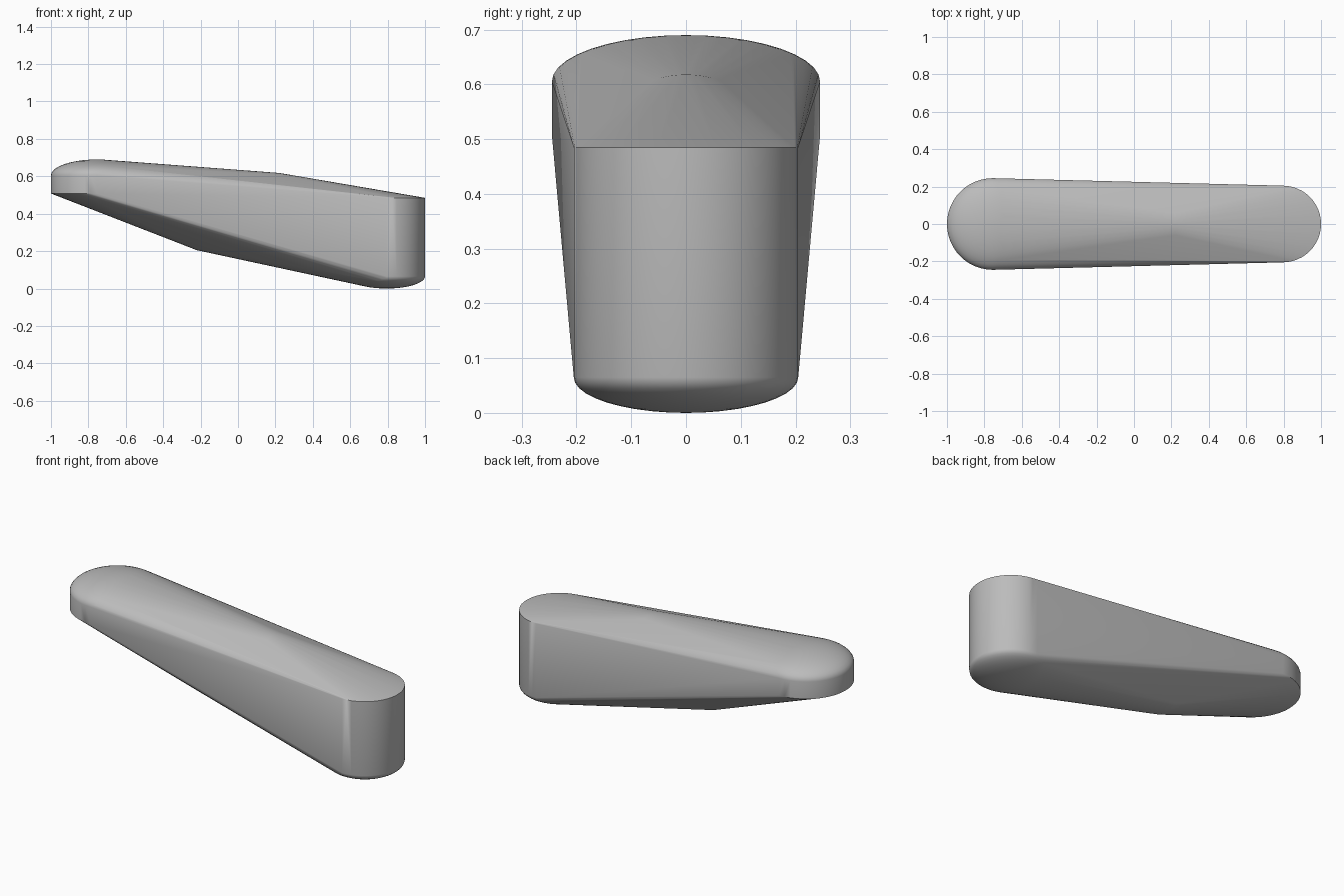
import bpy, bmesh, math

cube = bpy.data.objects.get("Cube")
if cube:
    bpy.data.objects.remove(cube, do_unlink=True)

grey = bpy.data.materials.new("plain grey")
grey.use_nodes = True
color = (0.5, 0.5, 0.5, 1)
grey.diffuse_color = color
grey.node_tree.nodes["Principled BSDF"].inputs["Base Color"].default_value = color

SEGMENTS, RINGS = 48, 10


def rounded_end(bm, x, radius, rim_z, flat_z, dome):
    """Short round post: flat rim at flat_z, elliptical dome beyond rim_z."""
    levels = [(radius, flat_z)]
    for i in range(RINGS):
        a = math.pi / 2 * i / RINGS
        levels.append((radius * math.cos(a), rim_z + dome * math.sin(a)))
    for r, z in levels:
        for j in range(SEGMENTS):
            t = 2 * math.pi * j / SEGMENTS
            bm.verts.new((x + r * math.cos(t), r * math.sin(t), z))
    bm.verts.new((x, 0, rim_z + dome))


def crown(bm, x, z, drop, half_width):
    """Small arc across the middle that the surface bends over."""
    for i in range(-4, 5):
        f = i / 4
        bm.verts.new((x, f * half_width, z + drop * f * f))


# Tapered body: a skin stretched over both ends and the two crowns
bm = bmesh.new()
rounded_end(bm, -0.755, 0.245, 0.605, 0.508, 0.085)
rounded_end(bm, 0.795, 0.205, 0.065, 0.485, -0.065)
crown(bm, 0.22, 0.618, -0.01, 0.06)
crown(bm, -0.22, 0.205, 0.01, 0.07)
hull = bmesh.ops.convex_hull(bm, input=bm.verts)
inside = {v for v in bm.verts if not v.link_faces}
bmesh.ops.delete(bm, geom=list(inside), context="VERTS")
bmesh.ops.dissolve_limit(bm, angle_limit=math.radians(0.2), verts=bm.verts, edges=bm.edges)
bmesh.ops.recalc_face_normals(bm, faces=bm.faces)

mesh = bpy.data.meshes.new("tapered_body")
bm.to_mesh(mesh)
bm.free()
mesh.materials.append(grey)
body = bpy.data.objects.new("tapered_body", mesh)
bpy.context.collection.objects.link(body)

# Smooth shading with the rims kept sharp
bpy.ops.object.select_all(action="DESELECT")
body.select_set(True)
bpy.context.view_layer.objects.active = body
bpy.ops.object.shade_smooth_by_angle(angle=math.radians(30))
